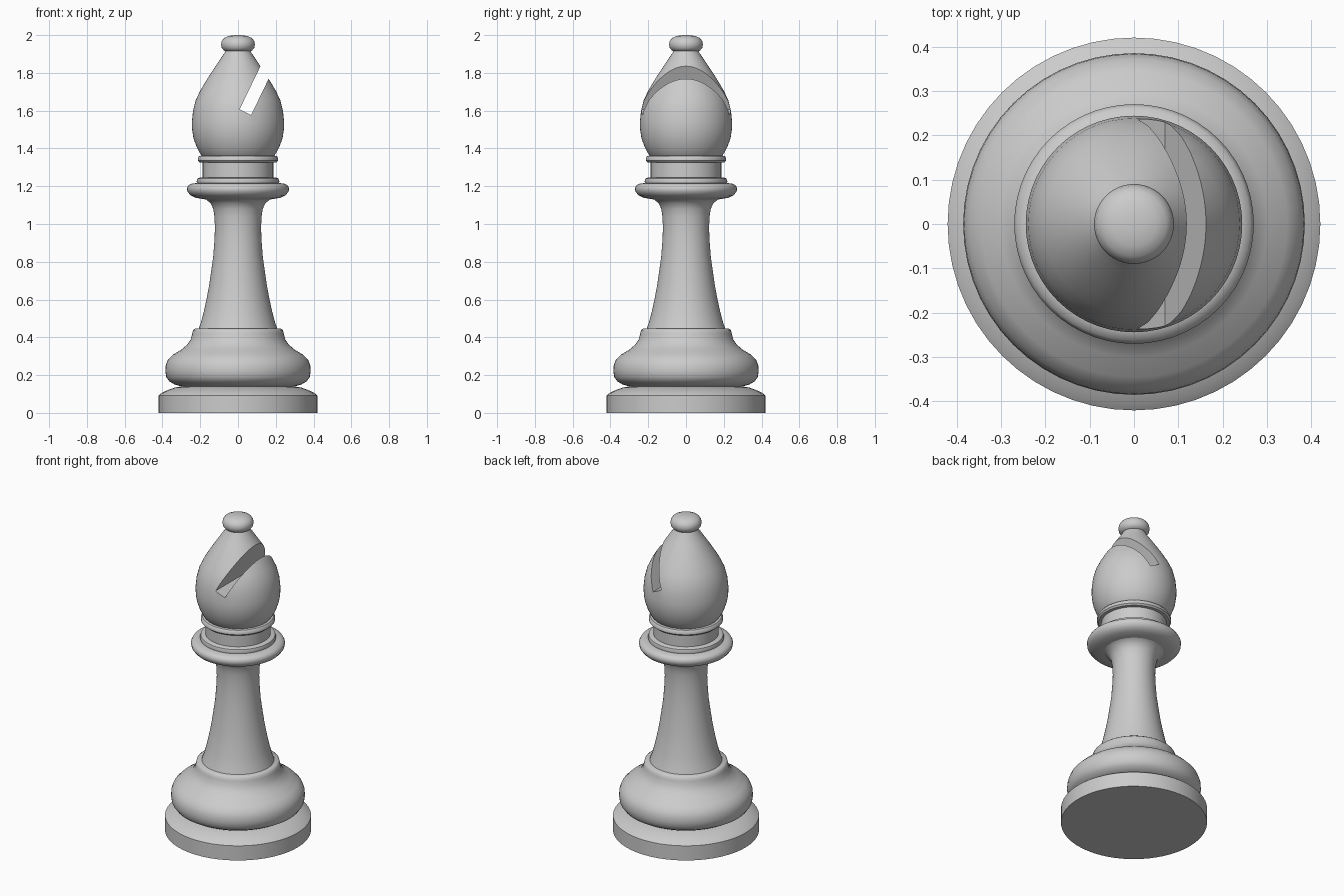
import bpy, bmesh, math
from mathutils import Matrix, Vector

cube = bpy.data.objects.get("Cube")
if cube:
    bpy.data.objects.remove(cube, do_unlink=True)

SEGMENTS = 56

ivory = bpy.data.materials.new("pale_grey")
ivory.use_nodes = True
colour = (0.6, 0.6, 0.6, 1)
ivory.diffuse_color = colour
ivory.node_tree.nodes["Principled BSDF"].inputs["Base Color"].default_value = colour


def add_object(name, bm):
    bmesh.ops.recalc_face_normals(bm, faces=bm.faces)
    mesh = bpy.data.meshes.new(name)
    bm.to_mesh(mesh)
    bm.free()
    mesh.materials.append(ivory)
    obj = bpy.data.objects.new(name, mesh)
    bpy.context.collection.objects.link(obj)
    return obj


def select(obj):
    bpy.ops.object.select_all(action="DESELECT")
    obj.select_set(True)
    bpy.context.view_layer.objects.active = obj


def turned(name, profile):
    """Spin a (radius, height) profile round z, closed at both ends."""
    bm = bmesh.new()
    ends = [(0, profile[0][1])] + profile + [(0, profile[-1][1])]
    verts = [bm.verts.new((r, 0, z)) for r, z in ends]
    edges = [bm.edges.new(pair) for pair in zip(verts, verts[1:])]
    bmesh.ops.spin(bm, geom=verts + edges, cent=(0, 0, 0), axis=(0, 0, 1),
                   angle=math.tau, steps=SEGMENTS, use_duplicate=False)
    bmesh.ops.remove_doubles(bm, verts=bm.verts, dist=0.0005)
    return add_object(name, bm)


def smooth(obj, degrees=40):
    select(obj)
    bpy.ops.object.shade_smooth_by_angle(angle=math.radians(degrees))


# Foot and bulging base
foot = turned("foot", [(.42, 0), (.42, .093), (.405, .105), (.37, .122),
                       (.335, .134), (.29, .142)])
bulge = turned("base_bulge", [(.29, .138), (.335, .15), (.365, .168), (.38, .19),
                              (.385, .22), (.383, .25), (.372, .28), (.345, .308),
                              (.30, .335), (.268, .362), (.25, .39), (.242, .42),
                              (.238, .438), (.228, .446)])

# Tapered stem flaring into the collar
stem = turned("stem", [(.21, .44), (.196, .48), (.18, .54), (.165, .61),
                       (.152, .68), (.142, .75), (.131, .83), (.125, .91),
                       (.122, .98), (.125, 1.04), (.131, 1.08),
                       (.145, 1.11), (.17, 1.13), (.19, 1.137)])
collar = turned("collar", [(.17, 1.13), (.225, 1.139), (.252, 1.152), (.268, 1.172),
                           (.27, 1.19), (.262, 1.205), (.243, 1.214), (.215, 1.217)])
collar_step = turned("collar_step", [(.215, 1.21), (.219, 1.225), (.214, 1.241),
                                     (.20, 1.247)])

# Neck and thin ring
neck = turned("neck", [(.187, 1.24), (.187, 1.33)])
ring = turned("neck_ring", [(.18, 1.324), (.204, 1.326), (.213, 1.335), (.213, 1.35),
                            (.205, 1.36), (.18, 1.364)])

# Head with a slanted slot cut right through
head = turned("head", [(.185, 1.355), (.202, 1.375), (.22, 1.41), (.236, 1.455),
                       (.243, 1.50), (.244, 1.54), (.238, 1.60), (.224, 1.655),
                       (.203, 1.70), (.177, 1.745), (.146, 1.795), (.106, 1.855),
                       (.072, 1.905), (.063, 1.925)])
bm = bmesh.new()
bmesh.ops.create_cube(bm, size=1)
bmesh.ops.translate(bm, verts=bm.verts, vec=(0, 0, .5))
bmesh.ops.scale(bm, verts=bm.verts, vec=(.068, 1, .5))
place = Matrix.Translation(Vector((.039, 0, 1.592))) @ Matrix.Rotation(math.radians(25.8), 4, "Y")
bmesh.ops.transform(bm, matrix=place, verts=bm.verts)
cutter = add_object("slot_cutter", bm)
cutter.hide_render = True
cut = head.modifiers.new("slot", "BOOLEAN")
cut.operation = "DIFFERENCE"
cut.solver = "EXACT"
cut.object = cutter
select(head)
bpy.ops.object.modifier_apply(modifier=cut.name)
bpy.data.objects.remove(cutter, do_unlink=True)

# Flattened knob on top
finial = turned("finial", [(.06, 1.912), (.075, 1.919), (.086, 1.932), (.09, 1.95),
                           (.086, 1.969), (.073, 1.985), (.05, 1.995), (.022, 1.9995),
                           (.005, 2.0)])

for part in (foot, bulge, stem, collar, collar_step, neck, ring, head, finial):
    smooth(part)
